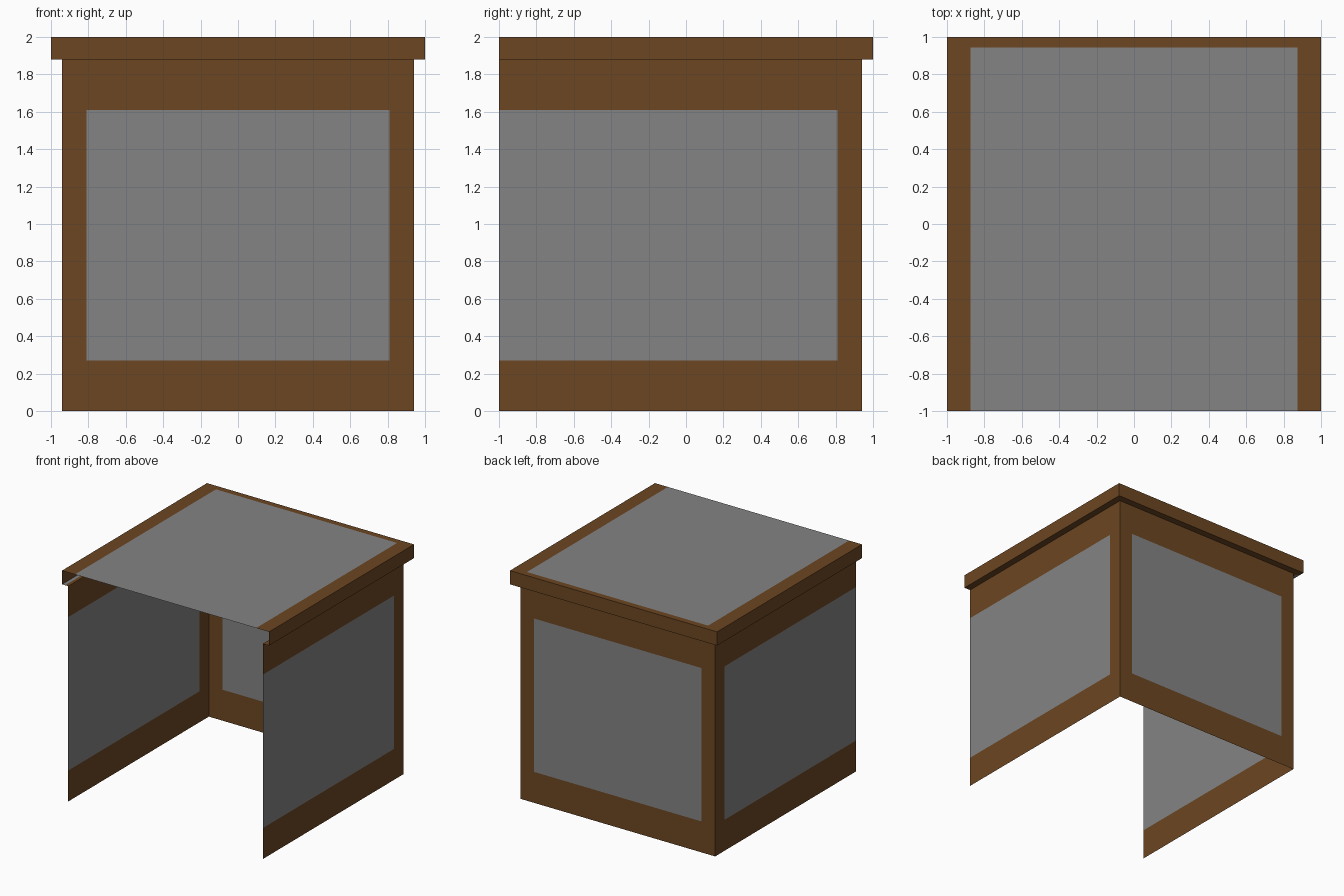
import bpy, bmesh
from mathutils import Vector

if "Cube" in bpy.data.objects:
    bpy.data.objects.remove(bpy.data.objects["Cube"])


def material(name, rgb):
    m = bpy.data.materials.new(name)
    m.diffuse_color = (*rgb, 1)
    m.use_nodes = True
    m.node_tree.nodes["Principled BSDF"].inputs["Base Color"].default_value = m.diffuse_color
    return m


BROWN = material("brown wood", (0.15, 0.061, 0.016))
GREY = material("grey panel", (0.23, 0.23, 0.23))


def sheet(bm, origin, u, v, us, vs, panel=None):
    """Thin flat sheet at origin along u and v (u x v faces outward).
    Cells inside panel (u0, u1, v0, v1) are grey."""
    o, u, v = Vector(origin), Vector(u), Vector(v)
    grid = [[bm.verts.new(o + u * a + v * b) for b in vs] for a in us]
    for i in range(len(us) - 1):
        for j in range(len(vs) - 1):
            f = bm.faces.new((grid[i][j], grid[i + 1][j],
                              grid[i + 1][j + 1], grid[i][j + 1]))
            if panel:
                a, b = (us[i] + us[i + 1]) / 2, (vs[j] + vs[j + 1]) / 2
                if panel[0] < a < panel[1] and panel[2] < b < panel[3]:
                    f.material_index = 1


def finish(name, bm):
    bmesh.ops.remove_doubles(bm, verts=bm.verts, dist=0.0001)
    me = bpy.data.meshes.new(name)
    bm.to_mesh(me)
    bm.free()
    me.materials.append(BROWN)
    me.materials.append(GREY)
    ob = bpy.data.objects.new(name, me)
    bpy.context.collection.objects.link(ob)


X, Y, Z = (1, 0, 0), (0, 1, 0), (0, 0, 1)
W = 0.94            # wall half width
EAVE = 1.88         # underside of the roof rim
HEIGHTS = (0, 0.27, 1.61, EAVE)

# Back wall with inset grey panel
bm = bmesh.new()
sheet(bm, (0, W, 0), (-1, 0, 0), Z, (-W, -0.81, 0.81, W), HEIGHTS,
      (-0.81, 0.81, 0.27, 1.61))
finish("back_wall", bm)

# Side walls, panel running out to the open front
bm = bmesh.new()
sheet(bm, (W, 0, 0), Y, Z, (-1, 0.81, W), HEIGHTS, (-1, 0.81, 0.27, 1.61))
finish("right_wall", bm)
bm = bmesh.new()
sheet(bm, (-W, 0, 0), (0, -1, 0), Z, (-W, -0.81, 1), HEIGHTS,
      (-0.81, 1, 0.27, 1.61))
finish("left_wall", bm)

# Roof: top with grey panel, three edge faces and the overhang underside
bm = bmesh.new()
sheet(bm, (0, 0, 2), X, Y, (-1, -0.875, 0.875, 1), (-1, 0.945, 1),
      (-0.875, 0.875, -1, 0.945))
sheet(bm, (1, 0, 0), Y, Z, (-1, 1), (EAVE, 2))
sheet(bm, (-1, 0, 0), (0, -1, 0), Z, (-1, 1), (EAVE, 2))
sheet(bm, (0, 1, 0), (-1, 0, 0), Z, (-1, 1), (EAVE, 2))
sheet(bm, (0, 0, EAVE), Y, X, (-1, 1), (W, 1))
sheet(bm, (0, 0, EAVE), Y, X, (-1, W, 1), (-1, -0.97, -W), (-1, W, -1, -0.97))
sheet(bm, (0, 0, EAVE), Y, X, (W, 1), (-W, W))
finish("roof", bm)
